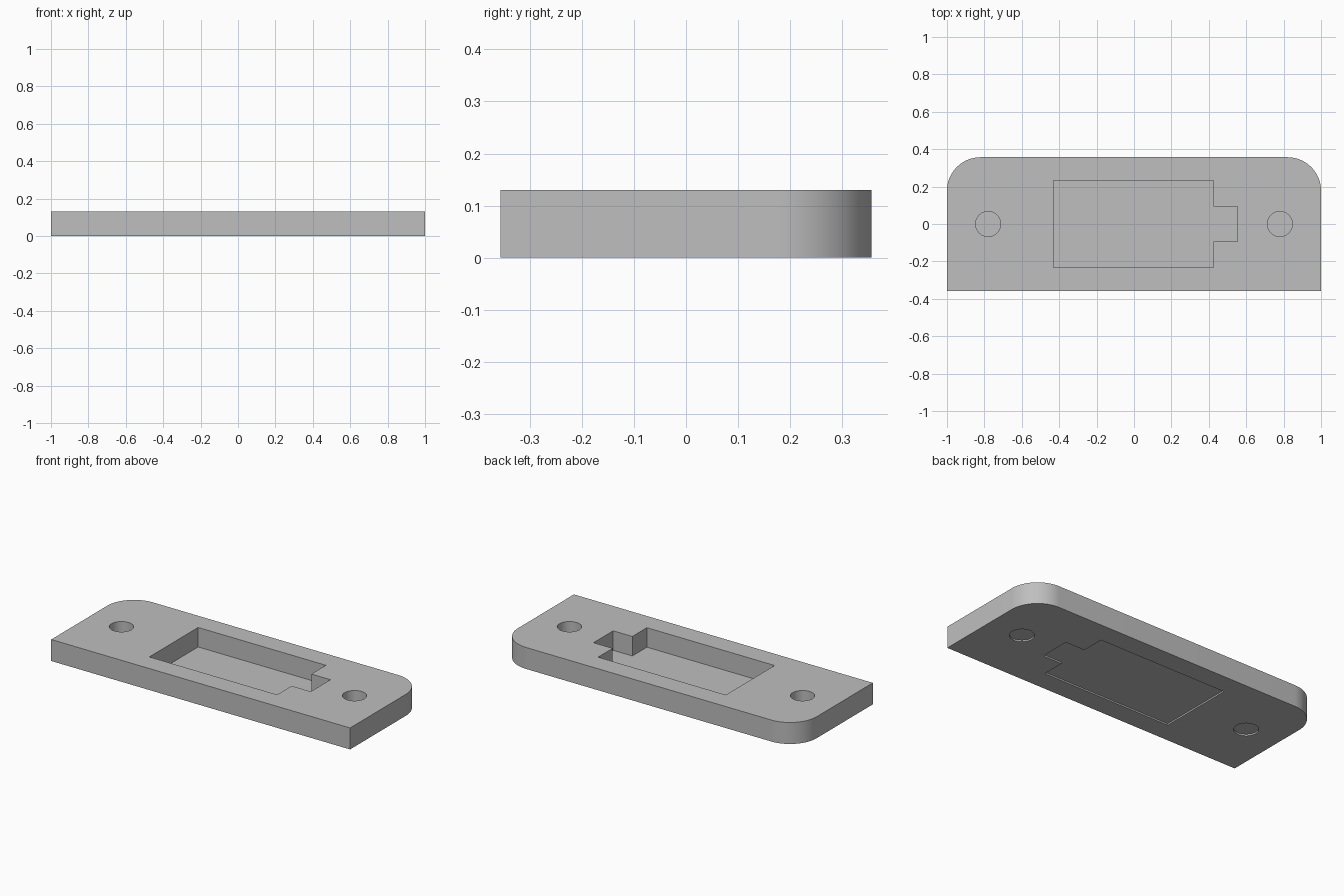
import bpy
import bmesh
from math import cos, sin, pi, radians

cube = bpy.data.objects.get("Cube")
if cube:
    bpy.data.objects.remove(cube, do_unlink=True)

HEIGHT = 0.13
grey = bpy.data.materials.new("grey")
grey.use_nodes = True
colour = (0.52, 0.52, 0.52, 1)
grey.diffuse_color = colour
grey.node_tree.nodes["Principled BSDF"].inputs["Base Color"].default_value = colour


def arc(cx, cy, r, start, end, steps):
    """Points along an arc, angles in degrees."""
    angles = [radians(start + (end - start) * i / steps) for i in range(steps + 1)]
    return [(cx + r * cos(a), cy + r * sin(a)) for a in angles]


def prism(name, outline, bottom, top):
    """Extrude a flat outline upwards into a solid."""
    bm = bmesh.new()
    base = bm.faces.new([bm.verts.new((x, y, bottom)) for x, y in outline])
    up = bmesh.ops.extrude_face_region(bm, geom=[base])["geom"]
    bmesh.ops.translate(bm, vec=(0, 0, top - bottom),
                        verts=[v for v in up if isinstance(v, bmesh.types.BMVert)])
    bmesh.ops.recalc_face_normals(bm, faces=bm.faces)
    mesh = bpy.data.meshes.new(name)
    bm.to_mesh(mesh)
    bm.free()
    mesh.materials.append(grey)
    obj = bpy.data.objects.new(name, mesh)
    bpy.context.collection.objects.link(obj)
    return obj


# Plate with two rounded rear corners
r = 0.18
plate = prism("plate", [(-1, -0.357), (1, -0.357)]
              + arc(1 - r, 0.357 - r, r, 0, 90, 24)
              + arc(r - 1, 0.357 - r, r, 90, 180, 24), 0, HEIGHT)

# Openings: notched pocket and two round screw holes
openings = {
    "pocket": [(-0.43, -0.233), (0.425, -0.233), (0.425, -0.094), (0.553, -0.094),
               (0.553, 0.094), (0.425, 0.094), (0.425, 0.233), (-0.43, 0.233)],
    "right_hole": arc(-0.78, 0, 0.067, 0, 360, 48)[:-1],
    "left_hole": arc(0.78, 0, 0.067, 0, 360, 48)[:-1],
}

for name, outline in openings.items():
    cutter = prism(name + "_cutter", outline, -0.1, HEIGHT + 0.1)
    cutter.hide_render = True
    cut = plate.modifiers.new(name, "BOOLEAN")
    cut.operation = "DIFFERENCE"
    cut.solver = "EXACT"
    cut.object = cutter
    bpy.context.view_layer.objects.active = plate
    bpy.ops.object.modifier_apply(modifier=cut.name)
    bpy.data.objects.remove(cutter, do_unlink=True)
    # Thin floor closing the opening just above the underside
    prism(name + "_floor", outline, 0.009, 0.012)

# Smooth the round walls, keep the edges sharp
bpy.ops.object.select_all(action="DESELECT")
plate.select_set(True)
bpy.context.view_layer.objects.active = plate
bpy.ops.object.shade_smooth_by_angle(angle=radians(30))
